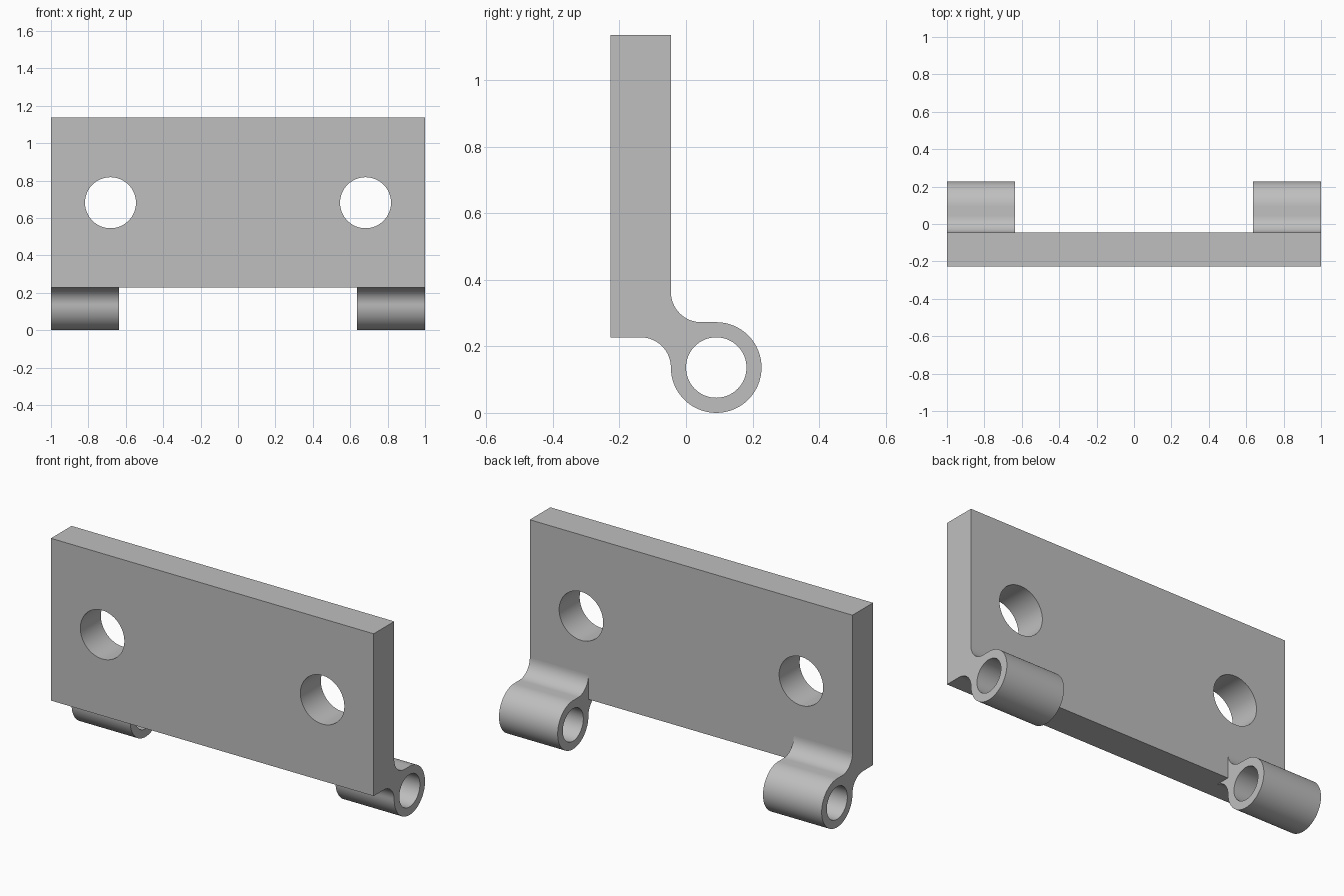
import bpy
import bmesh
from math import sin, cos, pi, radians
from mathutils import Vector

if "Cube" in bpy.data.objects:
    bpy.data.objects.remove(bpy.data.objects["Cube"], do_unlink=True)

U = 1 / 22  # design unit: the leaf is 44 units wide

steel = bpy.data.materials.new("grey_steel")
steel.use_nodes = True
colour = (0.52, 0.52, 0.52, 1)
steel.diffuse_color = colour
steel.node_tree.nodes["Principled BSDF"].inputs["Base Color"].default_value = colour


def arc(cx, cy, r, start, end, steps=16):
    """Points on an arc, angles in degrees."""
    angles = [radians(start + (end - start) * i / steps) for i in range(steps + 1)]
    return [(cx + r * cos(a), cy + r * sin(a)) for a in angles]


def circle(cx, cy, r):
    return arc(cx, cy, r, 0, 360, 64)[:-1]


def extrude_profile(name, loops, place, depth):
    """Fill an outline with holes and extrude it into a solid."""
    bm = bmesh.new()
    edges = []
    for loop in loops:
        verts = [bm.verts.new(Vector(place(a, b)) * U) for a, b in loop]
        edges += [bm.edges.new((v, verts[i - 1])) for i, v in enumerate(verts)]
    bmesh.ops.triangle_fill(bm, edges=edges, use_beauty=True)
    result = bmesh.ops.extrude_face_region(bm, geom=bm.faces[:], use_keep_orig=True)
    moved = [g for g in result["geom"] if isinstance(g, bmesh.types.BMVert)]
    bmesh.ops.translate(bm, verts=moved, vec=Vector(depth) * U)
    bmesh.ops.recalc_face_normals(bm, faces=bm.faces[:])
    mesh = bpy.data.meshes.new(name)
    bm.to_mesh(mesh)
    bm.free()
    mesh.materials.append(steel)
    obj = bpy.data.objects.new(name, mesh)
    bpy.context.collection.objects.link(obj)
    bpy.ops.object.select_all(action='DESELECT')
    obj.select_set(True)
    bpy.context.view_layer.objects.active = obj
    bpy.ops.object.shade_smooth_by_angle(angle=radians(30))
    return obj


# Flat leaf with two screw holes
outline = [(-22, 5), (22, 5), (22, 25), (-22, 25)]
extrude_profile("leaf_plate", [outline, circle(-15, 15, 3), circle(15, 15, 3)],
                lambda x, z: (x, -5, z), (0, 4, 0))

# Pin knuckles, blended into the leaf by a fillet above and below
knuckle = (arc(1, 8, 2, 180, 270)
           + arc(2, 3, 3, 90, -180, 48)
           + arc(-3, 3, 2, 0, 90)[1:]
           + [(-1, 5)])
for name, x in (("right_knuckle", -22), ("left_knuckle", 14)):
    extrude_profile(name, [knuckle, circle(2, 3, 2)],
                    lambda y, z: (x, y, z), (8, 0, 0))
